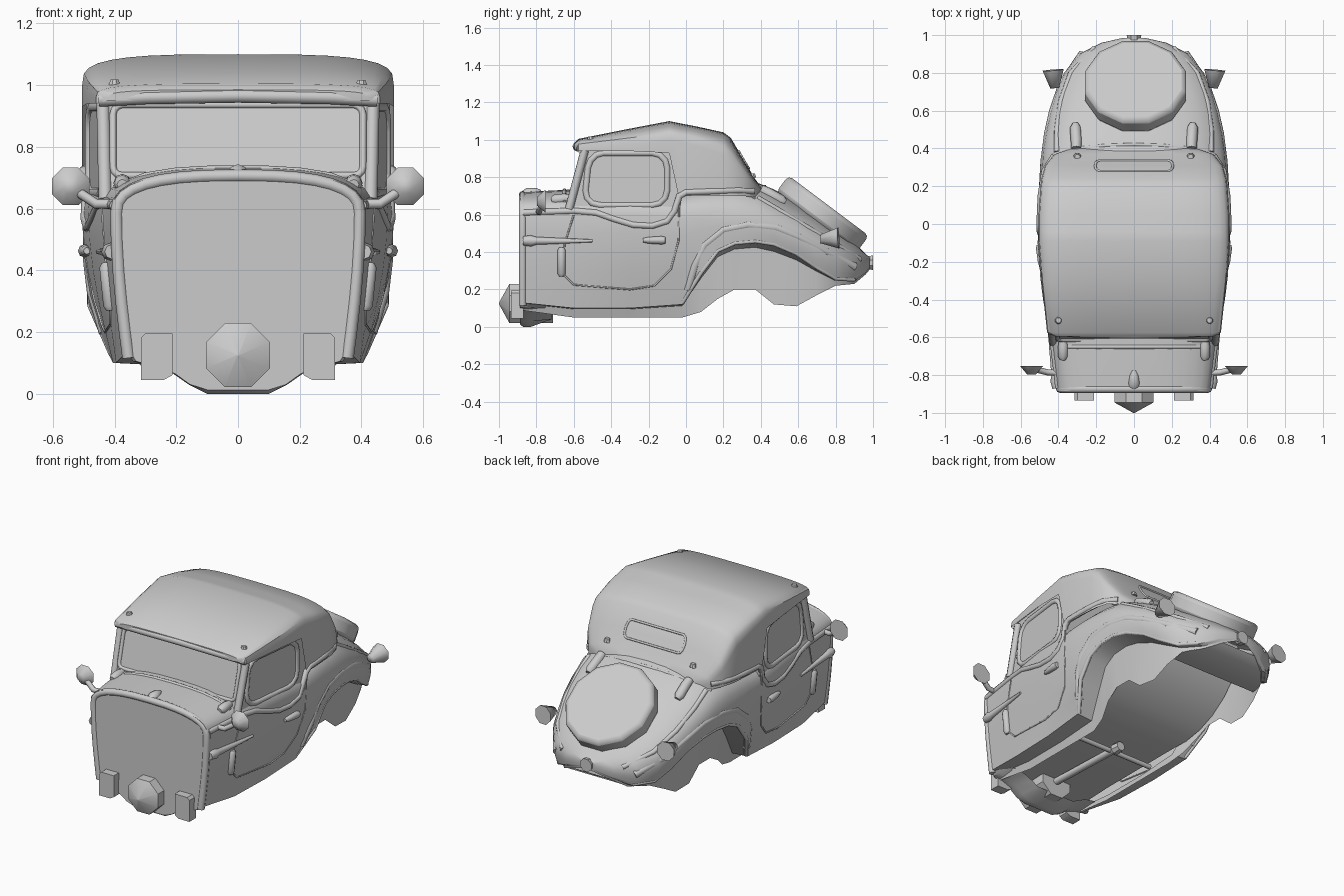
import bpy, bmesh
from math import sin, cos, pi
from mathutils import Vector, Matrix
from mathutils.bvhtree import BVHTree

if "Cube" in bpy.data.objects:
    bpy.data.objects.remove(bpy.data.objects["Cube"])

surf_v, surf_f = [], []      # collected skin used to project trim onto


def finish(ob, angle=35):
    bpy.ops.object.select_all(action='DESELECT')
    ob.select_set(True)
    bpy.context.view_layer.objects.active = ob
    bpy.ops.object.shade_smooth_by_angle(angle=angle * pi / 180)
    return ob


def mesh(name, verts, faces, skin=False, angle=35):
    me = bpy.data.meshes.new(name)
    me.from_pydata([tuple(v) for v in verts], [], faces)
    bm = bmesh.new()
    bm.from_mesh(me)
    bmesh.ops.recalc_face_normals(bm, faces=bm.faces)
    bm.to_mesh(me)
    bm.free()
    ob = bpy.data.objects.new(name, me)
    bpy.context.collection.objects.link(ob)
    if skin:
        o = len(surf_v)
        surf_v.extend(Vector(v) for v in verts)
        surf_f.extend([i + o for i in f] for f in faces)
    return finish(ob, angle)


def loft(name, rows, caps=True, skin=True, closed=False):
    n = len(rows[0])
    faces = [(r * n + i, r * n + (i + 1) % n, (r + 1) * n + (i + 1) % n, (r + 1) * n + i)
             for r in range(len(rows) - 1) for i in range(n if closed else n - 1)]
    if caps:
        faces += [tuple(range(n)), tuple(range((len(rows) - 1) * n, len(rows) * n))]
    return mesh(name, [p for r in rows for p in r], faces, skin)


def dome(w, z0, z1, n, steps=8):
    """Superellipse quarter from the side (w, z0) to the centre (0, z1)."""
    return [(w * cos(k * pi / 2 / steps) ** (2 / n) if k < steps else 0,
             z0 + (z1 - z0) * sin(k * pi / 2 / steps) ** (2 / n)) for k in range(steps + 1)]


def both(half, y):
    return [(x, y, z) for x, z in half] + [(-x, y, z) for x, z in half[-2::-1]]


def tube(name, pts, r, closed=False, radii=None):
    cu = bpy.data.curves.new(name, 'CURVE')
    cu.dimensions, cu.bevel_depth, cu.bevel_resolution, cu.use_fill_caps = '3D', r, 2, True
    sp = cu.splines.new('POLY')
    sp.points.add(len(pts) - 1)
    for i, p in enumerate(pts):
        sp.points[i].co = (*p, 1)
        sp.points[i].radius = radii[i] if radii else 1
    sp.use_cyclic_u = closed
    ob = bpy.data.objects.new(name, cu)
    bpy.context.collection.objects.link(ob)
    bpy.ops.object.select_all(action='DESELECT')
    ob.select_set(True)
    bpy.context.view_layer.objects.active = ob
    bpy.ops.object.convert(target='MESH')
    return finish(bpy.context.object, 50)


def cone(name, p0, p1, r0, r1, seg=8, roll=pi / 8, angle=35):
    p0, p1 = Vector(p0), Vector(p1)
    me = bpy.data.meshes.new(name)
    bm = bmesh.new()
    m = Matrix.Translation((p0 + p1) / 2) @ (p1 - p0).to_track_quat('Z', 'Y').to_matrix().to_4x4()
    bmesh.ops.create_cone(bm, cap_ends=True, segments=seg, radius1=r0, radius2=r1,
                          depth=(p1 - p0).length, matrix=m @ Matrix.Rotation(roll, 4, 'Z'))
    bm.to_mesh(me)
    bm.free()
    ob = bpy.data.objects.new(name, me)
    bpy.context.collection.objects.link(ob)
    return finish(ob, angle)


def round_rect(a, b, ha, hb, r):
    return [(a + sa * (ha - r) + r * cos(q + k * pi / 6), b + sb * (hb - r) + r * sin(q + k * pi / 6))
            for sa, sb, q in ((1, 1, 0), (-1, 1, pi / 2), (-1, -1, pi), (1, -1, 1.5 * pi)) for k in range(4)]


# Body shell: y, inner edge z/x, sill or wheel arch z/x, shoulder z/x, top z
body = [(-.885, .09, .30, .13, .365, .60, .405, .72), (-.6, .05, .29, .10, .395, .60, .44, .735),
        (-.3, .05, .29, .10, .405, .60, .485, .74), (-.02, .05, .29, .12, .415, .58, .505, .75),
        (.08, .08, .31, .28, .485, .58, .503, .77), (.17, .15, .34, .40, .488, .57, .50, .785),
        (.26, .20, .35, .44, .485, .56, .495, .79), (.37, .20, .35, .45, .477, .55, .487, .775),
        (.47, .12, .35, .435, .458, .53, .473, .735), (.59, .11, .34, .385, .425, .48, .447, .67),
        (.7, .17, .33, .31, .39, .42, .415, .60), (.8, .22, .30, .25, .345, .37, .37, .53),
        (.9, .23, .22, .245, .265, .33, .29, .45), (.96, .28, .12, .29, .15, .33, .17, .39),
        (.985, .31, .04, .32, .05, .34, .06, .37)]
rows = []
for y, zl, wi, za, wa, zm, w, zt in body:
    side_pts = [(wa + (w - wa) * sin(k * pi / 10), za + (zm - za) * k / 5) for k in range(5)]
    bend = [(wi + .15 * (wa - wi), za - .1 * (za - zl))]
    rows.append(both([(wi, zl)] + bend + side_pts + dome(w, zm, zt, 2.6 if y < .4 else 2.3), y))
loft("body_shell", rows)

# Soft top: y, lower edge z, half width, shoulder z, top z
roof = [(-.595, .95, .42, .96, .985), (-.575, .94, .46, .96, 1.005), (-.3, .94, .49, .98, 1.06),
        (-.09, .93, .505, 1.0, 1.10), (-.04, .70, .505, .99, 1.09), (.05, .70, .505, .97, 1.073),
        (.2, .70, .495, .92, 1.04), (.24, .70, .49, .88, 1.01), (.31, .70, .47, .80, .89),
        (.37, .69, .42, .73, .79), (.41, .67, .30, .69, .735)]
loft("soft_top", [both([(w, zb)] + dome(w, zs, zt, 3.4), y) for y, zb, w, zs, zt in roof])

# Glass house below the roof
loft("glass_house", [[(x * s, y, z) for x, y, s in ((wf, yf, 1), (.492, -.03, 1), (.492, -.03, -1), (wf, yf, -1))]
                     for z, wf, yf in ((.60, .425, -.64), (.97, .43, -.545))], caps=False, closed=True)

bvh = BVHTree.FromPolygons(surf_v, surf_f)


def side(y, z, s=1, off=0):
    hit = bvh.ray_cast(Vector((2, y, z)), Vector((-1, 0, 0)))[0]
    return Vector((s * ((hit.x if hit else .4) + off), y, z))


def top(x, y, off=0):
    hit = bvh.ray_cast(Vector((x, y, 3)), Vector((0, 0, -1)))[0]
    return Vector((x, y, (hit.z if hit else .7) + off))


# Front panel rim, cowl and windscreen frame
tube("front_panel_rim", [(x * .97, -.873, z - .014) for x, y, z in rows[0][2:-2]], .021)


def screen(x, z, off=0):
    return (x, -.64 + .095 * (z - .6) / .37 - off, z)


tube("windscreen_frame", [screen(x, z + .012 * (1 - (x / .4) ** 2)) for x, z in round_rect(0, .82, .405, .115, .03)], .012, True)
tube("windscreen_header", [(-.45, -.565, .952), (-.3, -.58, .96), (0, -.585, .965), (.3, -.58, .96), (.45, -.565, .952)], .022)
tube("cowl_seam", [top(x * .1, -.65, -.004) for x in range(-4, 5)], .012)
tube("rear_top_hem", [(x, y, top(x, y + .012).z) for x, y in
                      ((-.43, .36), (-.3, .40), (-.15, .415), (0, .42), (.15, .415), (.3, .40), (.43, .36))], .010)
tube("rear_window_frame", [top(x, y) for x, y in round_rect(0, .308, .205, .028, .025)], .007, True)

# Chin and front hub
chin = [(.37, .15), (.34, .105), (.28, .09), (.21, .065), (.16, .03), (.1, 0)]
chin += [(-x, z) for x, z in chin[::-1]]
loft("chin", [[(x * k, y, min(hi, max(z, lo))) for x, z in chin] for y, k, lo, hi in
              ((-.887, .97, .15, 1), (-.887, .97, .012, 1), (-.87, 1, 0, 1), (-.83, 1, 0, 1), (-.72, .85, .04, .1))],
     caps=False)
cone("hub_drum", (0, -.71, .125), (0, -.945, .125), .112, .112)
cone("hub_nose", (0, -.945, .125), (0, -1, .125), .112, .004)

# Floor pan, chassis tubes and tail underside
loft("floor_pan", [[(-w, y, z), (w, y, z)] for y, z, w in
                   ((-.87, .13, .30), (-.6, .14, .30), (0, .14, .30), (.1, .155, .32), (.2, .195, .34), (.3, .25, .35),
                    (.4, .33, .355), (.5, .45, .36), (.56, .60, .33))], caps=False)
tube("chassis_spine", [(0, -.72, .12), (0, -.15, .10)], .022)
tube("chassis_crossbar", [(-.29, -.2, .10), (.29, -.2, .10)], .015)
cone("chassis_joint", (0, -.17, .10), (0, -.12, .10), .035, .03)
loft("tail_underside", [[(-w, y, z), (w, y, z)] for y, z, w in
                        ((.69, .25, .33), (.70, .225, .328), (.75, .22, .315), (.82, .22, .29), (.9, .235, .22),
                         (.96, .28, .12))], caps=False)

# Spare wheel cover
n = Vector((0, .6, .8))
c = Vector((0.008, .730, .604))
spare = cone("spare_cover", c - n * .055, c + n * .055, .278, .278, 12, pi / 12)
bev = spare.modifiers.new("rim", 'BEVEL')
bev.width, bev.segments, bev.limit_method, bev.angle_limit = .025, 2, 'ANGLE', 1.0

tube("hood_ornament", [(0, -.86, .70), (0, -.84, .712), (0, -.80, .72), (0, -.775, .722)], .034, radii=(.9, 1, .7, .3))
cone("tail_lamp", (0, .955, .343), (0, 1.0, .343), .035, .042)

belt = [(-.87, .61), (-.75, .615), (-.6, .62), (-.48, .61), (-.38, .575), (-.28, .545), (-.18, .54),
        (-.1, .565), (-.06, .62), (-.035, .70), (.0, .72), (.15, .725), (.28, .73), (.36, .725)]
door = [(-.6, .6), (-.65, .44), (-.655, .28), (-.6, .225), (-.3, .2), (-.17, .22), (-.08, .31), (-.04, .46), (-.035, .7)]
arch = [(.01, .2), (.05, .33), (.1, .44), (.2, .52), (.33, .545), (.48, .53), (.6, .48), (.75, .40), (.9, .32)]

for s, tag in ((1, "right"), (-1, "left")):
    # Mouldings, door seam, side window
    tube("belt_moulding_" + tag, [side(y, z, s, -.006) for y, z in belt], .018)
    tube("door_seam_" + tag, [side(y, z, s) for y, z in door], .005)
    tube("fender_crease_" + tag, [side(y, z, s, -.019) for y, z in arch], .025)
    tube("deck_crease_" + tag, [side(y, z, s, -.012) for y, z in
                                ((.38, .69), (.5, .62), (.65, .53), (.8, .44), (.93, .36))], .016)
    tube("wheel_arch_lip_" + tag, [(s * (r[4] - .008), r[0], r[3] + .008) for r in body[3:13]], .012)
    tube("window_frame_" + tag, [side(y + (max(0, -.3 - y) * .45 * (z - .79)), z, s, -.005)
                                 for y, z in round_rect(-.315, .79, .215, .14, .08)], .018, True)
    tube("screen_pillar_" + tag, [(s * .43, -.625, .63), (s * .437, -.54, .95)], .022)
    # Handles and trim
    tube("door_handle_" + tag, [side(y, .463, s, .008) for y in (-.23, -.20, -.13, -.11)], .022, radii=(.5, .8, 1, .8))
    tube("side_trim_" + tag, [side(y, .46, s, .006) for y in (-.87, -.83, -.8, -.5)], .03, radii=(.8, 1, .7, .25))
    tube("door_hinge_" + tag, [side(-.665, z, s, .003) for z in (.27, .285, .41, .425)], .022, radii=(.6, 1, 1, .6))
    tube("hood_latch_" + tag, [top(s * .375, y) for y in (-.72, -.70, -.65, -.62)], .028, radii=(.6, 1, 1, .8))
    tube("deck_hinge_" + tag, [top(s * x, y, .002) for x, y in ((.305, .40), (.305, .44), (.31, .51), (.31, .53))],
         .03, radii=(.9, 1, 1, .6))
    for end, x, y in (("front", .4, -.51), ("rear", .3, .355)):
        p = top(s * x, y)
        cone(f"{end}_top_stud_{tag}", p - Vector((0, 0, .01)), p + Vector((0, 0, .012)), .022, .014)
    # Mirrors and rear lamps
    tube("mirror_arm_" + tag, [(s * .39, -.79, .615), (s * .46, -.785, .615), (s * .52, -.77, .655)], .016)
    cone("mirror_" + tag, (s * .542, -.752, .672), (s * .542, -.797, .672), .066, .025, angle=80)
    cone("rear_lamp_" + tag, (s * .42, .72, .47), (s * .428, .815, .475), .025, .060, angle=80)
    # Bumper blocks
    b = [(.213, .06), (.24, .045), (.315, .045), (.315, .18), (.3, .195), (.213, .195)]
    loft("bumper_block_" + tag, [[(s * x, y, z) for x, z in b] for y in (-.935, -.87)], closed=True)
